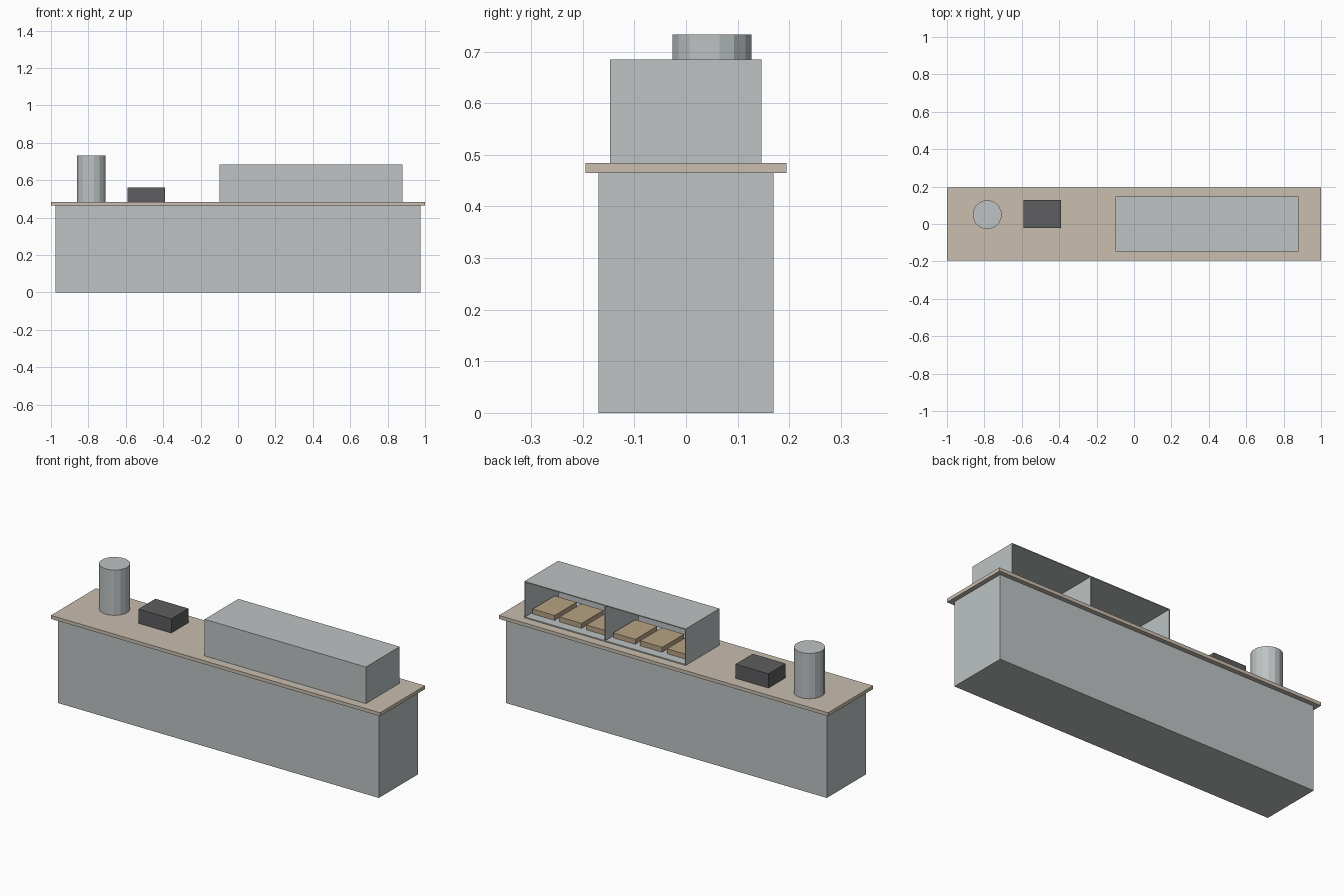
import bpy
import bmesh
import math

cube = bpy.data.objects.get("Cube")
if cube:
    bpy.data.objects.remove(cube, do_unlink=True)


def material(name, rgb):
    m = bpy.data.materials.new(name)
    m.use_nodes = True
    colour = (*rgb, 1)
    m.diffuse_color = colour
    m.node_tree.nodes["Principled BSDF"].inputs["Base Color"].default_value = colour
    return m


steel = material("pale steel", (0.51, 0.545, 0.545))
tan = material("tan worktop", (0.585, 0.515, 0.43))
charcoal = material("charcoal", (0.11, 0.11, 0.115))
biscuit = material("biscuit brown", (0.47, 0.36, 0.23))


def finish(name, bm, mat):
    mesh = bpy.data.meshes.new(name)
    bm.to_mesh(mesh)
    bm.free()
    mesh.materials.append(mat)
    obj = bpy.data.objects.new(name, mesh)
    bpy.context.collection.objects.link(obj)
    return obj


def box(name, xs, ys, zs, mat, open_sides=()):
    """Box between pairs of limits; faces pointing along open_sides are left out."""
    bm = bmesh.new()
    bmesh.ops.create_cube(bm, size=1)
    bm.normal_update()
    removed = [f for f in bm.faces
               if any(f.normal.dot(d) > 0.9 for d in open_sides)]
    bmesh.ops.delete(bm, geom=removed, context="FACES")
    for v in bm.verts:
        for i, (low, high) in enumerate((xs, ys, zs)):
            v.co[i] = low + (v.co[i] + 0.5) * (high - low)
    return finish(name, bm, mat)


# Counter body and overhanging worktop
BODY_TOP, TOP = 0.465, 0.484
box("counter_body", (-0.975, 0.975), (-0.17, 0.17), (0, BODY_TOP), steel)
box("worktop", (-1, 1), (-0.195, 0.195), (BODY_TOP, TOP), tan)

# Display case: floor plate, thin shell open at the back, middle divider
LEFT, RIGHT, FRONT, BACK = -0.1, 0.88, -0.147, 0.146
FLOOR, ROOF, WALL = 0.49, 0.685, 0.005
MIDDLE = (LEFT + RIGHT) / 2
box("case_floor", (LEFT, RIGHT), (FRONT, BACK), (TOP, FLOOR), steel)
shell = box("case_shell", (LEFT, RIGHT), (FRONT, BACK), (FLOOR, ROOF), steel,
            open_sides=((0, 1, 0), (0, 0, -1)))
solid = shell.modifiers.new("wall thickness", "SOLIDIFY")
solid.thickness = WALL
solid.offset = -1
solid.use_even_offset = True
box("case_divider", (MIDDLE - WALL / 2, MIDDLE + WALL / 2),
    (FRONT + WALL, BACK), (FLOOR, ROOF - WALL), steel)

# Row of trays, three in each bay
pitch = (RIGHT - LEFT) / 6
for i in range(6):
    x = LEFT + pitch * (i + 0.5)
    box(f"tray_{i + 1}", (x - 0.067, x + 0.067), (-0.095, 0.095),
        (FLOOR, FLOOR + 0.027), biscuit)

# Till
box("till", (-0.59, -0.39), (-0.022, 0.127), (TOP, 0.562), charcoal)

# Faceted drinks urn
bm = bmesh.new()
bmesh.ops.create_cone(bm, cap_ends=True, segments=16, radius1=0.078,
                      radius2=0.078, depth=0.249)
urn = finish("urn", bm, steel)
urn.location = (-0.785, 0.05, TOP + 0.1245)
urn.rotation_euler.z = math.pi / 16
